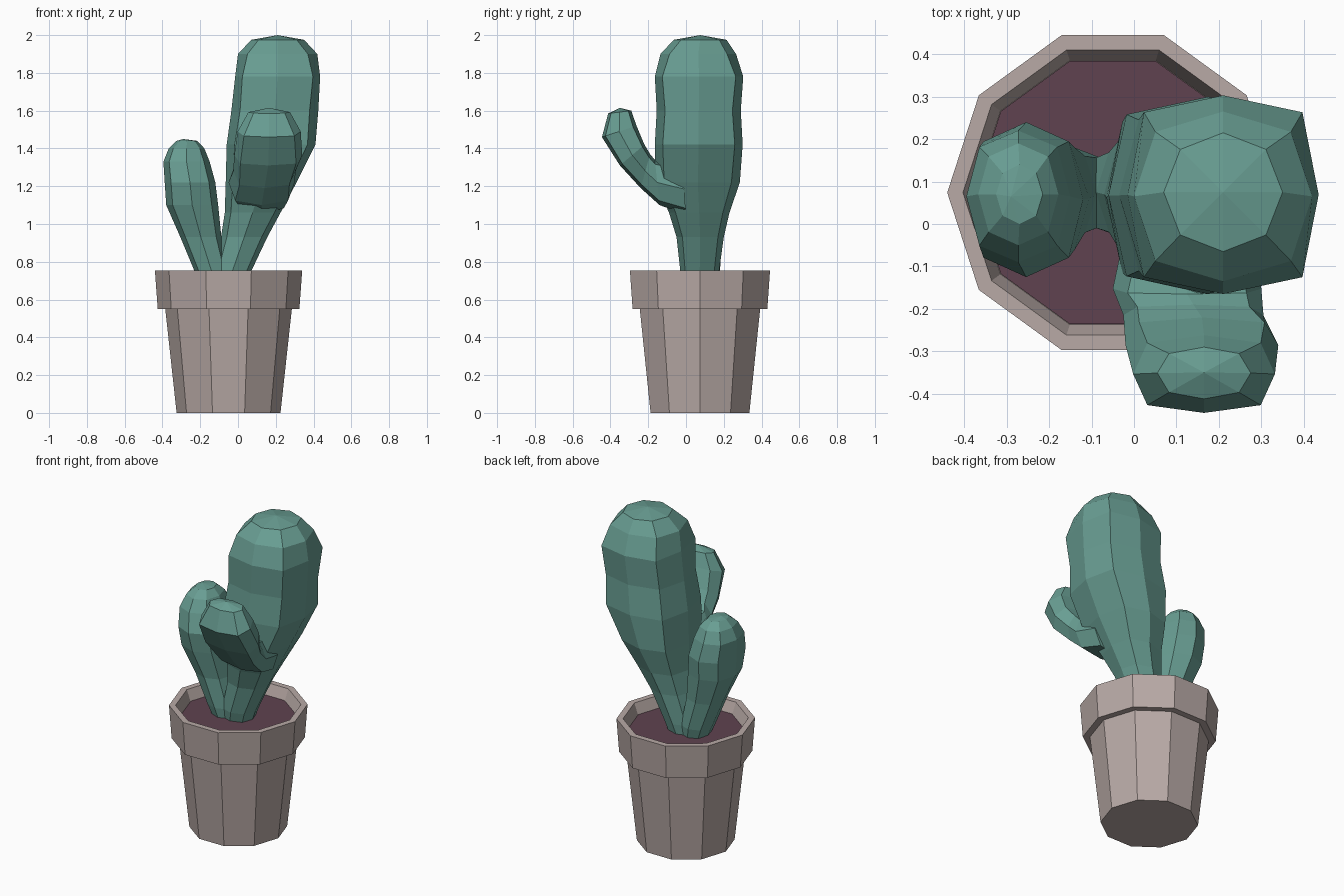
import bpy, bmesh
from math import cos, sin, pi
from mathutils import Vector

if "Cube" in bpy.data.objects:
    bpy.data.objects.remove(bpy.data.objects["Cube"])

CX, CY = -0.05, 0.074      # pot axis


def material(name, rgb):
    m = bpy.data.materials.new(name)
    m.diffuse_color = (*rgb, 1)
    m.use_nodes = True
    m.node_tree.nodes["Principled BSDF"].inputs["Base Color"].default_value = m.diffuse_color
    return m


def loft(name, rings, mat, apex=None):
    """Skin a list of point rings; close the ends with a face or a fan."""
    bm = bmesh.new()
    loops = [[bm.verts.new(p) for p in r] for r in rings]
    n = len(loops[0])
    for a, b in zip(loops, loops[1:]):
        for i in range(n):
            j = (i + 1) % n
            bm.faces.new((a[i], a[j], b[j], b[i]))
    bm.faces.new(loops[0][::-1])
    if apex:
        tip = bm.verts.new(apex)
        for i in range(n):
            bm.faces.new((loops[-1][i], loops[-1][(i + 1) % n], tip))
    else:
        bm.faces.new(loops[-1])
    bmesh.ops.recalc_face_normals(bm, faces=bm.faces)
    me = bpy.data.meshes.new(name)
    bm.to_mesh(me)
    bm.free()
    me.materials.append(mat)
    ob = bpy.data.objects.new(name, me)
    bpy.context.collection.objects.link(ob)
    return ob


def octagon(c, u, v, k=0.707):
    """Eight-sided ring with half axes u, v; k pushes the corners out."""
    c, u, v = Vector(c), Vector(u), Vector(v)
    w = [(1, 0), (k, k), (0, 1), (-k, k), (-1, 0), (-k, -k), (0, -1), (k, -k)]
    return [c + u * a + v * b for a, b in w]


def upright(rows):
    """Rows of z, x min, x max, y min, y max, corner factor."""
    return [octagon(((x0 + x1) / 2, (y0 + y1) / 2, z),
                    ((x1 - x0) / 2, 0, 0), (0, (y1 - y0) / 2, 0), k)
            for z, x0, x1, y0, y1, k in rows]


def decagon(r, z):
    return [(CX + r * cos(i * pi / 5), CY + r * sin(i * pi / 5), z)
            for i in range(10)]


clay = material("clay", (0.48, 0.40, 0.38))
earth = material("earth", (0.115, 0.055, 0.08))
green = material("cactus_green", (0.14, 0.34, 0.29))

# Pot: outer wall, overhanging rim and inner lip
profile = [(0.275, 0), (0.335, 0.55), (0.375, 0.55), (0.39, 0.755),
           (0.353, 0.755), (0.327, 0.685)]
loft("pot", [decagon(r, z) for r, z in profile], clay)

# Soil
loft("soil", [decagon(0.326, 0.66), decagon(0.326, 0.69)], earth)

# Main stem
stem = loft("cactus", upright([
    (0.67, -0.14, 0.04, -0.01, 0.16, 0.75),
    (0.75, -0.13, 0.07, -0.03, 0.175, 0.75),
    (0.93, -0.09, 0.155, -0.05, 0.20, 0.75),
    (1.06, -0.07, 0.225, -0.09, 0.23, 0.78),
    (1.22, -0.065, 0.31, -0.16, 0.285, 0.8),
    (1.42, -0.06, 0.41, -0.165, 0.30, 0.82),
    (1.60, -0.035, 0.425, -0.155, 0.29, 0.8),
    (1.78, -0.015, 0.435, -0.165, 0.303, 0.83),
    (1.90, 0.00, 0.42, -0.135, 0.265, 0.76),
    (1.975, 0.07, 0.35, -0.065, 0.215, 0.72)]), green, (0.21, 0.075, 2.0))

# Left arm
left_arm = loft("left_arm", upright([
    (0.66, -0.19, -0.05, -0.01, 0.16, 0.75),
    (0.75, -0.23, -0.05, -0.03, 0.18, 0.75),
    (0.93, -0.305, -0.088, -0.05, 0.19, 0.75),
    (1.10, -0.38, -0.105, -0.10, 0.22, 0.75),
    (1.22, -0.388, -0.12, -0.125, 0.24, 0.75),
    (1.33, -0.395, -0.15, -0.09, 0.22, 0.75),
    (1.40, -0.367, -0.178, -0.05, 0.19, 0.74),
    (1.44, -0.325, -0.215, 0.00, 0.14, 0.72)]), green, (-0.29, 0.065, 1.45))

# Front arm: rings from lower (y, z) and upper (y, z), x centre, x half width
rows = [((0.00, 1.05), (-0.02, 1.32), 0.13, 0.15, 0.75),
        ((-0.14, 1.10), (-0.165, 1.34), 0.125, 0.175, 0.8),
        ((-0.24, 1.19), (-0.19, 1.37), 0.14, 0.165, 0.8),
        ((-0.35, 1.31), (-0.22, 1.42), 0.16, 0.18, 0.82),
        ((-0.445, 1.46), (-0.262, 1.52), 0.165, 0.167, 0.8),
        ((-0.412, 1.585), (-0.29, 1.60), 0.165, 0.11, 0.75)]
rings = []
for lo, hi, cx, hx, k in rows:
    a, b = Vector((cx, *lo)), Vector((cx, *hi))
    rings.append(octagon((a + b) / 2, (hx, 0, 0), (b - a) / 2, k))
front_arm = loft("front_arm", rings, green, (0.165, -0.35, 1.615))

# Merge the arms into the stem
bpy.context.view_layer.objects.active = stem
for arm in (left_arm, front_arm):
    mod = stem.modifiers.new("join", 'BOOLEAN')
    mod.operation = 'UNION'
    mod.solver = 'EXACT'
    mod.object = arm
    bpy.ops.object.modifier_apply(modifier=mod.name)
    bpy.data.objects.remove(arm)
